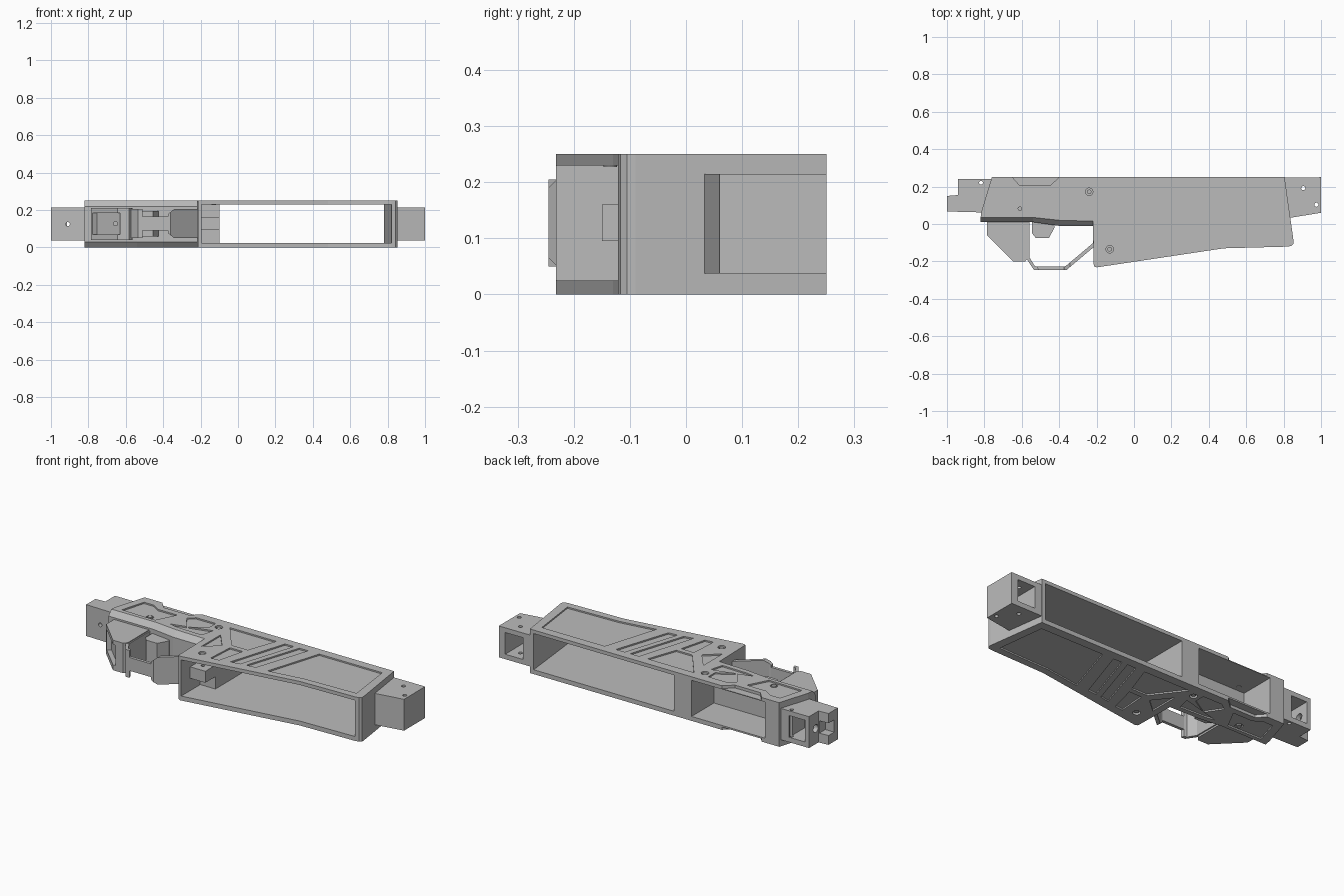
import bpy, bmesh
from mathutils import Matrix

cube = bpy.data.objects.get("Cube")
if cube:
    bpy.data.objects.remove(cube, do_unlink=True)

grey = bpy.data.materials.new("plain grey")
grey.use_nodes = True
COLOUR = (0.5, 0.5, 0.5, 1)
grey.diffuse_color = COLOUR
grey.node_tree.nodes["Principled BSDF"].inputs["Base Color"].default_value = COLOUR

H = 0.25  # overall thickness


def make_object(name, bm):
    bmesh.ops.recalc_face_normals(bm, faces=bm.faces)
    mesh = bpy.data.meshes.new(name)
    bm.to_mesh(mesh)
    bm.free()
    mesh.materials.append(grey)
    obj = bpy.data.objects.new(name, mesh)
    bpy.context.collection.objects.link(obj)
    return obj


def loft(name, rings):
    """Solid through outlines given as (z, points)."""
    bm = bmesh.new()
    loops = [[bm.verts.new((x, y, z)) for x, y in pts] for z, pts in rings]
    n = len(loops[0])
    for a, b in zip(loops, loops[1:]):
        for i in range(n):
            j = (i + 1) % n
            bm.faces.new((a[i], a[j], b[j], b[i]))
    bm.faces.new(loops[0])
    bm.faces.new(loops[-1])
    return make_object(name, bm)


def prism(name, pts, z0, z1):
    return loft(name, [(z0, pts), (z1, pts)])


def box(name, x0, x1, y0, y1, z0, z1):
    return prism(name, [(x0, y0), (x1, y0), (x1, y1), (x0, y1)], z0, z1)


def rod(name, centre, radius, length, axis="Z"):
    bm = bmesh.new()
    turn = {"Z": Matrix(), "X": Matrix.Rotation(1.5708, 4, "Y"),
            "Y": Matrix.Rotation(1.5708, 4, "X")}[axis]
    bmesh.ops.create_cone(bm, cap_ends=True, segments=20, radius1=radius, radius2=radius,
                          depth=length, matrix=Matrix.Translation(centre) @ turn)
    return make_object(name, bm)


def cut(obj, cutters):
    """Subtract the cutters, then discard them."""
    for c in cutters:
        c.hide_render = True
        mod = obj.modifiers.new("cut", "BOOLEAN")
        mod.operation, mod.solver, mod.object = "DIFFERENCE", "EXACT", c
    bpy.context.view_layer.update()
    graph = bpy.context.evaluated_depsgraph_get()
    mesh = bpy.data.meshes.new_from_object(obj.evaluated_get(graph))
    obj.modifiers.clear()
    obj.data = mesh
    for c in cutters:
        bpy.data.objects.remove(c, do_unlink=True)


# Main shell: the lower left edge is chamfered on both sides
shared = [(-0.76, H), (-0.815, 0.07)]
right = [(-0.215, -0.225), (-0.2, -0.232), (0.48, -0.13), (0.82, -0.121), (0.842, -0.117),
         (0.853, -0.105), (0.853, -0.09), (0.805, H)]
inner = shared + [(-0.82, 0.035), (-0.54, 0.035), (-0.4, 0.02), (-0.22, 0.015)] + right
outer = shared + [(-0.82, 0.01), (-0.54, 0.01), (-0.4, -0.01), (-0.22, -0.012)] + right
body = loft("body_shell", [(0, inner), (0.03, outer), (H - 0.03, outer), (H, inner)])

LOW, HIGH = 0.025, 0.23
cutters = [
    prism("through_window", [(-0.1, 0.4), (0.765, 0.4), (0.85, -0.4), (-0.1, -0.4)], LOW, HIGH),
    box("front_recess", -0.195, -0.09, -0.4, -0.06, LOW, HIGH),
    box("back_pocket", -0.67, -0.21, 0.05, 0.4, LOW, HIGH),
]

# Shallow decorative panels, the same on both broad sides
panels = [
    [(0.37, 0.2), (0.765, 0.2), (0.8, -0.08), (0.48, -0.09), (0.27, -0.12)],
    [(0.05, -0.14), (0.105, -0.13), (0.21, 0.2), (0.155, 0.2)],
    [(0.14, -0.125), (0.195, -0.12), (0.3, 0.2), (0.245, 0.2)],
    [(-0.19, 0.2), (0.1, 0.2), (0.04, 0.03), (-0.06, 0.03)],
    [(-0.06, -0.16), (-0.01, -0.155), (0.03, 0.0), (-0.05, 0.0)],
    [(-0.18, 0.1), (-0.1, 0.0), (-0.18, -0.07)],
    [(-0.73, 0.2), (-0.67, 0.2), (-0.62, 0.17), (-0.5, 0.17), (-0.56, 0.055), (-0.77, 0.06)],
    [(-0.44, 0.17), (-0.4, 0.2), (-0.28, 0.2), (-0.28, 0.14), (-0.38, 0.08)],
    [(-0.47, 0.06), (-0.42, 0.05), (-0.26, 0.045), (-0.24, 0.12)],
]
notch = [(-0.65, H + 0.02), (-0.65, H), (-0.61, 0.205), (-0.45, 0.205), (-0.4, H), (-0.4, H + 0.02)]
screws = [(-0.24, 0.172), (-0.61, 0.082), (-0.13, -0.135)]


def both_sides(depth):
    return ((-0.02, depth), (H - depth, H + 0.02))


for z0, z1 in both_sides(0.008):
    cutters += [prism("panel", p, z0, z1) for p in panels]
for z0, z1 in both_sides(0.016):
    cutters.append(prism("edge_notch", notch, z0, z1))
    cutters += [rod("counterbore", (x, y, (z0 + z1) / 2), 0.02, z1 - z0) for x, y in screws]
cut(body, cutters)

# Screw heads in the counterbores
for i, (x, y) in enumerate(screws):
    for side, z in (("lower", 0.014), ("upper", H - 0.014)):
        rod(f"{side}_screw_{i + 1}", (x, y, z), 0.012, 0.018)

# Tab inside the front recess
tab = box("front_tab", -0.2, -0.1, -0.15, -0.05, 0.095, 0.16)
cut(tab, [rod("hole", (-0.15, -0.1, 0.16), 0.01, 0.06)])

# Right end block
Z0, Z1 = 0.037, 0.215
end = prism("right_end_block", [(0.787, 0.249), (1, H), (1, 0.06), (0.815, 0.03)], Z0, Z1)
cut(end, [box("pocket", 0.85, 0.96, 0.09, 0.4, 0.065, 0.188),
          rod("hole", (0.905, 0.192, 0.125), 0.011, 0.4),
          rod("hole", (0.975, 0.103, 0.125), 0.011, 0.4)])

# Left end block with a stepped, slotted tip
tip = prism("left_end_block", [(-1, 0.067), (-0.74, 0.06), (-0.74, 0.24), (-0.94, 0.24),
                               (-0.94, 0.155), (-1, 0.15)], Z0, Z1)
cut(tip, [box("pocket", -0.915, -0.815, 0.1, 0.4, 0.065, 0.188),
          box("slot", -1.1, -0.945, 0.1, 0.2, 0.09, 0.16),
          rod("hole", (-0.818, 0.22, 0.125), 0.01, 0.4),
          rod("hole", (-0.91, 0.08, 0.125), 0.011, 0.1, "Y"),
          rod("hole", (-0.94, 0.18, 0.125), 0.022, 0.1, "X")])

# Grip mount with a recess in its sloping face
grip = prism("grip_mount", [(-0.785, 0.03), (-0.785, -0.06), (-0.645, -0.2), (-0.582, -0.2),
                            (-0.565, -0.18), (-0.565, 0.03)], 0.04, 0.21)
cut(grip, [prism("recess", [(-0.83, -0.1), (-0.755, -0.055), (-0.63, -0.18), (-0.63, -0.25)],
                 0.07, 0.185),
           rod("hole", (-0.655, -0.1, 0.127), 0.011, 0.15, "Y")])

# Guard: wide rear post, narrow bar, wide sloping front strut
prism("guard_rear", [(-0.575, 0.02), (-0.575, -0.185), (-0.535, -0.245), (-0.51, -0.245),
                     (-0.515, -0.228), (-0.53, -0.225), (-0.558, -0.18), (-0.558, 0.02)],
      0.05, 0.205)
box("guard_bar", -0.52, -0.36, -0.245, -0.228, 0.09, 0.165)
strut = prism("guard_front", [(-0.375, -0.245), (-0.36, -0.245), (-0.205, -0.115),
                              (-0.205, -0.09), (-0.365, -0.225), (-0.375, -0.228)], 0.05, 0.205)
corners = [(-0.4, -0.3), (-0.33, -0.3), (-0.33, -0.1), (-0.4, -0.1)]
tip_line = [(x if x < -0.35 else -0.39, y) for x, y in corners]
cut(strut, [loft("lower_corner", [(0.04, corners), (0.09, tip_line)]),
            loft("upper_corner", [(0.165, tip_line), (0.215, corners)])])

# Trigger, with a housing plate behind it
prism("trigger", [(-0.545, 0.03), (-0.545, -0.05), (-0.525, -0.075), (-0.455, -0.075),
                  (-0.425, -0.02), (-0.425, 0.03)], 0.06, 0.195)
